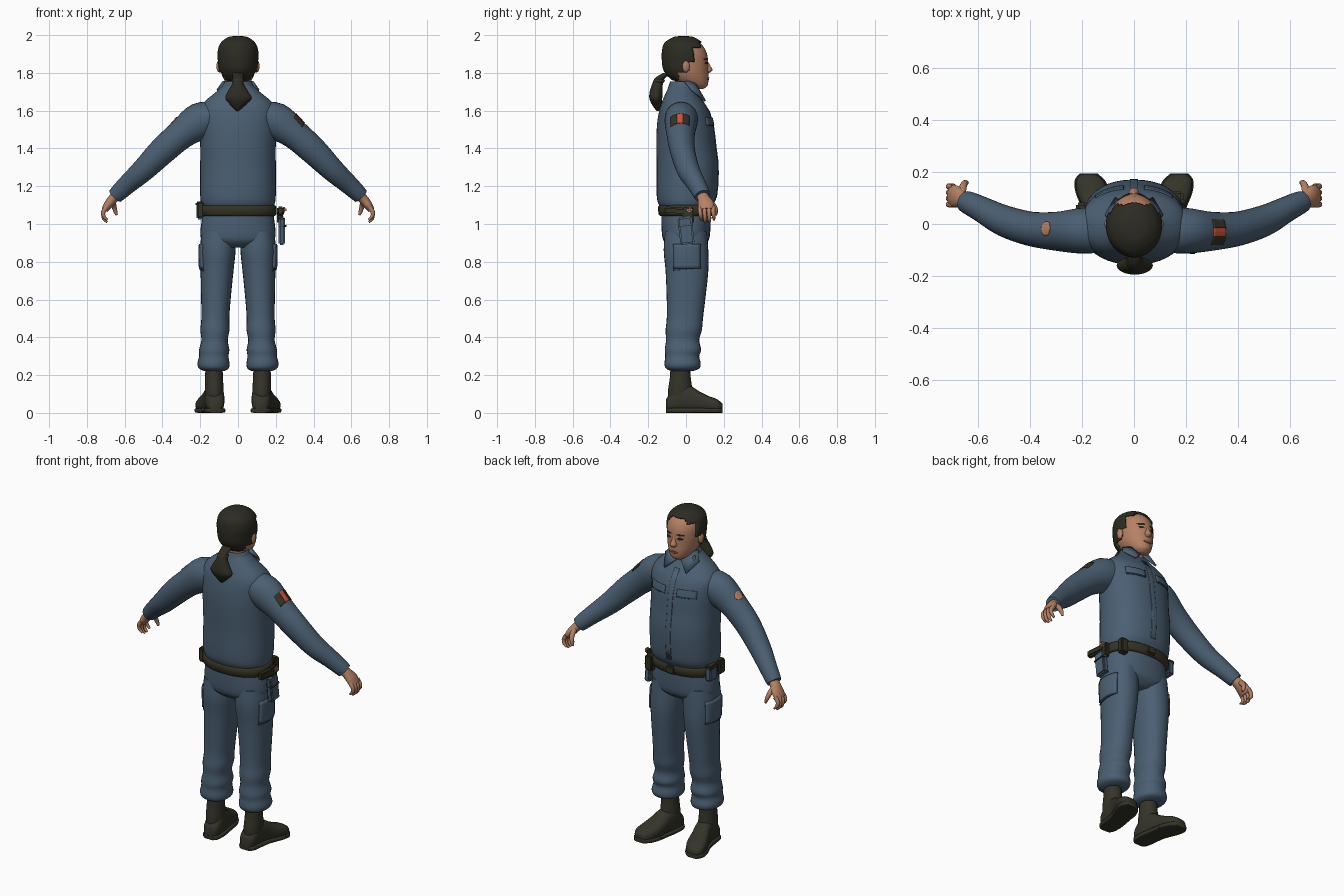
import bpy, bmesh, math
from mathutils import Vector
from mathutils.bvhtree import BVHTree

if "Cube" in bpy.data.objects:
    bpy.data.objects.remove(bpy.data.objects["Cube"])


def material(name, rgb):
    m = bpy.data.materials.new(name)
    m.diffuse_color = (*rgb, 1)
    m.use_nodes = True
    m.node_tree.nodes["Principled BSDF"].inputs["Base Color"].default_value = m.diffuse_color
    return m


BLUE = material("uniform blue", (0.07, 0.115, 0.17))
SEAM = material("dark blue", (0.035, 0.058, 0.09))
SKIN = material("skin", (0.46, 0.22, 0.125))
LIPS = material("lip brown", (0.25, 0.10, 0.065))
HAIR = material("dark hair", (0.026, 0.025, 0.016))
BOOT = material("boot olive", (0.034, 0.034, 0.022))
BELT = material("belt olive", (0.036, 0.033, 0.018))
RED = material("patch red", (0.62, 0.085, 0.045))


def finish(name, bm, mat, angle=50):
    bmesh.ops.recalc_face_normals(bm, faces=bm.faces)
    me = bpy.data.meshes.new(name)
    bm.to_mesh(me)
    bm.free()
    me.materials.append(mat)
    for f in me.polygons:
        f.use_smooth = True
    me.set_sharp_from_angle(angle=math.radians(angle))
    ob = bpy.data.objects.new(name, me)
    bpy.context.collection.objects.link(ob)
    return ob


def spline(rings, sub):
    """Catmull-Rom interpolation of (x, y, z, a, b) rings."""
    out = []
    for i in range(len(rings) - 1):
        p0, p1, p2, p3 = (rings[max(0, min(len(rings) - 1, i + k))] for k in (-1, 0, 1, 2))
        for s in range(sub):
            t = s / sub
            out.append([0.5 * (2 * b + (c - a) * t + (2 * a - 5 * b + 4 * c - d) * t * t
                               + (3 * b - a - 3 * c + d) * t ** 3)
                        for a, b, c, d in zip(p0, p1, p2, p3)])
    return out + [list(rings[-1])]


def loft(name, rings, mat, frame="z", n=24, p=2.0, sub=4, drop=None):
    """Tube through superellipse sections; drop removes faces by centre."""
    R = spline(rings, sub)
    bm = bmesh.new()
    loops = []
    for i, (x, y, z, a, b) in enumerate(R):
        u, v = Vector((1, 0, 0)), Vector((0, 1, 0))
        if frame == "y":
            v = Vector((0, 0, 1))
        elif frame == "path":
            t = (Vector(R[min(i + 1, len(R) - 1)][:3]) - Vector(R[max(i - 1, 0)][:3])).normalized()
            u = (Vector((0, 1, 0)) - t * t.y).normalized()
            v = t.cross(u)
        ring = []
        for k in range(n):
            c, s = math.cos(math.tau * k / n), math.sin(math.tau * k / n)
            q = Vector((x, y, z)) + u * max(a, .002) * math.copysign(abs(c) ** (2 / p), c) \
                + v * max(b, .002) * math.copysign(abs(s) ** (2 / p), s)
            q.z = max(q.z, 0)
            ring.append(bm.verts.new(q))
        loops.append(ring)
    for r0, r1 in zip(loops, loops[1:]):
        for k in range(n):
            bm.faces.new((r0[k], r0[(k + 1) % n], r1[(k + 1) % n], r1[k]))
    bm.faces.new(loops[0])
    bm.faces.new(loops[-1])
    if drop:
        gone = [f for f in bm.faces if drop(f.calc_center_median())]
        bmesh.ops.delete(bm, geom=gone, context="FACES")
    return finish(name, bm, mat)


def plate(name, target, mat, centre, u, v, toward, lift=.004, oval=False, n=8):
    """Thin plate laid on the target surface by casting rays."""
    me = target.data
    tree = BVHTree.FromPolygons([w.co for w in me.vertices], [f.vertices for f in me.polygons])
    d = Vector(toward).normalized()
    bm = bmesh.new()
    grid = []
    for i in range(n + 1):
        s = i / n * 2 - 1
        h = max(.08, math.sqrt(1 - s * s)) if oval else 1
        row = []
        for j in range(n + 1):
            q = Vector(centre) + Vector(u) * s + Vector(v) * (j / n * 2 - 1) * h
            hit = tree.ray_cast(q - d * .5, d)[0]
            row.append(bm.verts.new((hit - d * lift) if hit else q))
        grid.append(row)
    for i in range(n):
        for j in range(n):
            bm.faces.new((grid[i][j], grid[i + 1][j], grid[i + 1][j + 1], grid[i][j + 1]))
    ob = finish(name, bm, mat)
    for f in ob.data.polygons:
        if f.normal.dot(d) > 0:
            f.flip()
    m = ob.modifiers.new("thickness", "SOLIDIFY")
    m.thickness = lift + .002
    m.offset = -1
    return ob


def box(name, c, size, mat, tilt=0):
    bm = bmesh.new()
    bmesh.ops.create_cube(bm, size=1)
    bmesh.ops.scale(bm, vec=size, verts=bm.verts)
    bmesh.ops.bevel(bm, geom=bm.edges[:], offset=.008, segments=2, affect="EDGES")
    ob = finish(name, bm, mat)
    ob.location, ob.rotation_euler = c, (tilt, 0, 0)
    return ob


def ball(name, c, size, mat):
    bm = bmesh.new()
    bmesh.ops.create_uvsphere(bm, u_segments=16, v_segments=10, radius=1)
    bmesh.ops.scale(bm, vec=size, verts=bm.verts)
    bmesh.ops.translate(bm, vec=c, verts=bm.verts)
    return finish(name, bm, mat)


# Shirt, hips and belt
shirt = loft("shirt", [(0, .005, 1.075, .175, .13), (0, 0, 1.10, .192, .143), (0, .004, 1.15, .2, .159),
                       (0, .008, 1.3, .2, .163), (0, 0, 1.42, .2, .157), (0, -.004, 1.52, .205, .15),
                       (0, -.01, 1.6, .205, .132), (0, -.018, 1.65, .175, .108),
                       (0, -.024, 1.70, .115, .08), (0, -.02, 1.74, .072, .064)], BLUE, n=40, p=2.25)
loft("hips", [(0, 0, 1.08, .18, .13), (0, 0, 1.0, .195, .13), (0, 0, .93, .197, .125),
              (0, 0, .90, .165, .11), (0, 0, .875, .09, .08)], BLUE, n=36, p=2.3)
loft("belt", [(0, 0, 1.042, .19, .132), (0, 0, 1.05, .203, .144), (0, 0, 1.092, .203, .148),
              (0, 0, 1.10, .188, .134)], BELT, n=40, p=2.3, sub=2)
box("belt_buckle", (0, .146, 1.07), (.06, .02, .05), BELT)
plate("button_placket", shirt, BLUE, (0, 0, 1.4), (.016, 0, 0), (0, 0, .26), (0, -1, 0), .003)

# Head, hair and neck
HEAD = [(0, .062, 1.715, .025, .03), (0, .048, 1.733, .052, .066), (0, .022, 1.77, .077, .097),
        (0, .005, 1.81, .091, .113), (0, 0, 1.86, .097, .117), (0, -.004, 1.91, .097, .112),
        (0, -.01, 1.95, .082, .093), (0, -.01, 1.978, .045, .05), (0, -.01, 1.985, .01, .012)]
head = loft("head", HEAD, SKIN, n=40, sub=5)
loft("neck", [(0, -.005, 1.63, .058, .055), (0, .002, 1.74, .056, .06), (0, .005, 1.80, .06, .06)], SKIN)


def bare(c):
    if c.z < 1.762:
        return True
    line = -.045 if c.z < 1.80 else .01 if c.z < 1.855 else .04 if c.z < 1.935 else .075
    return c.y > line and c.z < 1.965


hair = loft("hair", [(x, y - .003, z + .010 * (z - 1.715) / .27, a + .010, b + .008)
                     for x, y, z, a, b in HEAD], HAIR, n=48, sub=7, drop=bare)
m = hair.modifiers.new("thickness", "SOLIDIFY")
m.thickness, m.offset = .015, -1
loft("ponytail", [(0, -.09, 1.80, .03, .03), (0, -.135, 1.775, .028, .026), (0, -.15, 1.745, .03, .028),
                  (0, -.158, 1.70, .055, .034), (.003, -.16, 1.665, .07, .034),
                  (0, -.155, 1.63, .04, .024), (-.003, -.15, 1.598, .006, .006)], HAIR, n=20)
ball("hair_tie", (0, -.142, 1.758), (.033, .03, .016), BOOT)

# Face
loft("nose", [(0, .10, 1.868, .010, .012), (0, .112, 1.84, .012, .016), (0, .118, 1.815, .02, .022),
              (0, .112, 1.80, .012, .012)], SKIN, n=16)
plate("mouth", head, LIPS, (0, 0, 1.768), (.028, 0, 0), (0, 0, .007), (0, -1, 0), .004, True)
for s, side in ((1, "right"), (-1, "left")):
    plate(side + "_eye", head, HAIR, (.037 * s, 0, 1.852), (.016, 0, 0), (0, 0, .006), (0, -1, 0), .003, True)
    plate(side + "_brow", head, HAIR, (.039 * s, 0, 1.874), (.022, 0, .002 * -s), (0, 0, .004), (0, -1, 0), .004, True)
    ball(side + "_ear", (.1 * s, .0, 1.835), (.014, .02, .032), SKIN)

for s, side in ((1, "right"), (-1, "left")):
    # Sleeve with cuff
    sleeve = loft(side + "_sleeve", [(s * x, y, z, a, b) for x, y, z, a, b in (
        (.10, -.022, 1.575, .085, .07), (.2, -.026, 1.545, .088, .098), (.3, -.028, 1.475, .075, .079),
        (.4, -.018, 1.387, .066, .073), (.5, .012, 1.287, .06, .062), (.58, .053, 1.215, .05, .052),
        (.63, .078, 1.168, .045, .046), (.65, .087, 1.148, .041, .042))], BLUE, "path", 28)

    # Hand with curled fingers and thumb
    loft(side + "_palm", [(s * x, y, z, a, b) for x, y, z, a, b in (
        (.63, .08, 1.165, .03, .026), (.66, .093, 1.135, .032, .026), (.685, .105, 1.105, .043, .024),
        (.705, .11, 1.075, .04, .018))], SKIN, "path", 20)
    for i in range(4):
        y = .075 + .023 * i
        drop = .012 if i in (1, 2) else 0
        loft(f"{side}_finger_{i + 1}", [(s * .695, y, 1.09, .012, .013), (s * .713, y, 1.065, .011, .012),
             (s * .71, y + .003, 1.04 - drop, .010, .010), (s * .692, y + .004, 1.022 - drop, .006, .006)],
             SKIN, "path", 10, sub=3)
    loft(side + "_thumb", [(s * .665, .115, 1.125, .016, .018), (s * .658, .145, 1.10, .014, .014),
         (s * .65, .158, 1.07, .012, .011), (s * .642, .158, 1.047, .006, .006)], SKIN, "path", 12, sub=3)

    # Sleeve emblem
    ray = (-s * .6, 0, -1)
    if s > 0:
        for k, mat in enumerate((BOOT, RED, BOOT)):
            plate(f"flag_stripe_{k + 1}", sleeve, mat, (.32, -.065 + .033 * k, 1.54),
                  (.024, 0, -.022), (0, .0165, 0), ray)
    else:
        plate("tan_badge", sleeve, SKIN, (-.33, -.018, 1.53), (.018, 0, .017), (0, .028, 0), ray, oval=True)

    # Collar wing and chest pocket flap
    bm = bmesh.new()
    pts = [(.008, .062, 1.705), (.05, .04, 1.748), (.078, -.01, 1.752), (.11, .03, 1.705), (.07, .098, 1.648)]
    bm.faces.new([bm.verts.new((s * x, y, z)) for x, y, z in pts])
    wing = finish(side + "_collar_wing", bm, BLUE)
    wing.modifiers.new("thickness", "SOLIDIFY").thickness = .01
    plate(side + "_pocket_flap", shirt, BLUE, (.095 * s, 0, 1.545), (.055, 0, 0), (0, 0, .02), (0, -1, 0), .007)
    plate(side + "_pocket_seam", shirt, SEAM, (.095 * s, 0, 1.522), (.055, 0, 0), (0, 0, .004), (0, -1, 0), .004)

    # Trouser leg with gathered cuff
    leg = loft(side + "_trouser_leg", [(s * x, y, z, a, b) for x, y, z, a, b in (
        (.104, 0, .96, .088, .112), (.107, 0, .86, .094, .118), (.111, .005, .75, .087, .113),
        (.117, 0, .6, .078, .102), (.12, -.006, .5, .074, .096), (.122, -.012, .44, .077, .096),
        (.124, -.018, .385, .07, .088), (.126, -.016, .335, .08, .096), (.128, -.02, .30, .078, .09),
        (.13, -.018, .26, .085, .096), (.128, -.018, .235, .078, .088), (.126, -.02, .222, .055, .06))],
        BLUE, n=28, p=2.2)
    plate(side + "_cargo_pocket", leg, BLUE, (.2 * s, .005, .83), (0, .075, 0), (0, 0, .065), (-s, 0, 0), .009)
    plate(side + "_cargo_seam", leg, SEAM, (.2 * s, .005, .762), (0, .075, .006), (0, 0, .004), (-s, 0, 0), .006)

    # Boot shaft, foot and sole
    loft(side + "_boot_shaft", [(s * .127, -.03, .27, .045, .052), (s * .127, -.03, .19, .047, .055),
         (s * .126, -.03, .12, .05, .065), (s * .125, -.025, .05, .048, .07)], BOOT, n=24)
    foot = [(.12, -.105, .07, .028), (.121, -.085, .095, .046), (.124, -.03, .14, .052), (.132, .025, .138, .052),
            (.144, .07, .11, .056), (.158, .12, .085, .062), (.17, .165, .068, .054), (.175, .192, .045, .03)]
    loft(side + "_boot_foot", [(s * x, y, h / 2 + .004, w, h / 2) for x, y, h, w in foot], BOOT, "y", 24, 2.6)
    loft(side + "_boot_sole", [(s * x, y * 1.01, .013, w + .005, .013) for x, y, h, w in foot], BOOT, "y", 20, 5)

# Collar stand behind the neck
loft("collar_stand", [(0, -.028, 1.69, .105, .078), (0, -.022, 1.725, .085, .072), (0, -.018, 1.755, .07, .066)],
     BLUE, n=28, drop=lambda c: c.y > .02 or c.z > 1.754).modifiers.new("thickness", "SOLIDIFY").thickness = .008

# Belt gear: holster, pistol grip and pouches
box("holster", (.232, .0, .965), (.036, .075, .145), BLUE, .12)
box("holster_hanger", (.222, .012, 1.045), (.03, .06, .09), BELT)
box("holster_strap", (.235, -.002, .99), (.042, .08, .02), BELT, .12)
box("pistol_slide", (.225, -.045, 1.068), (.035, .14, .04), BELT, -.08)
box("grip_cap", (.243, .02, 1.075), (.026, .03, .03), SKIN)
box("left_pouch", (-.2, .045, 1.07), (.04, .07, .09), BLUE)
box("left_pouch_cap", (-.202, .045, 1.105), (.044, .074, .026), BELT)
box("left_radio", (-.198, -.04, 1.075), (.038, .06, .085), BELT)
box("front_pouch", (.165, .105, 1.055), (.05, .04, .09), BELT)
